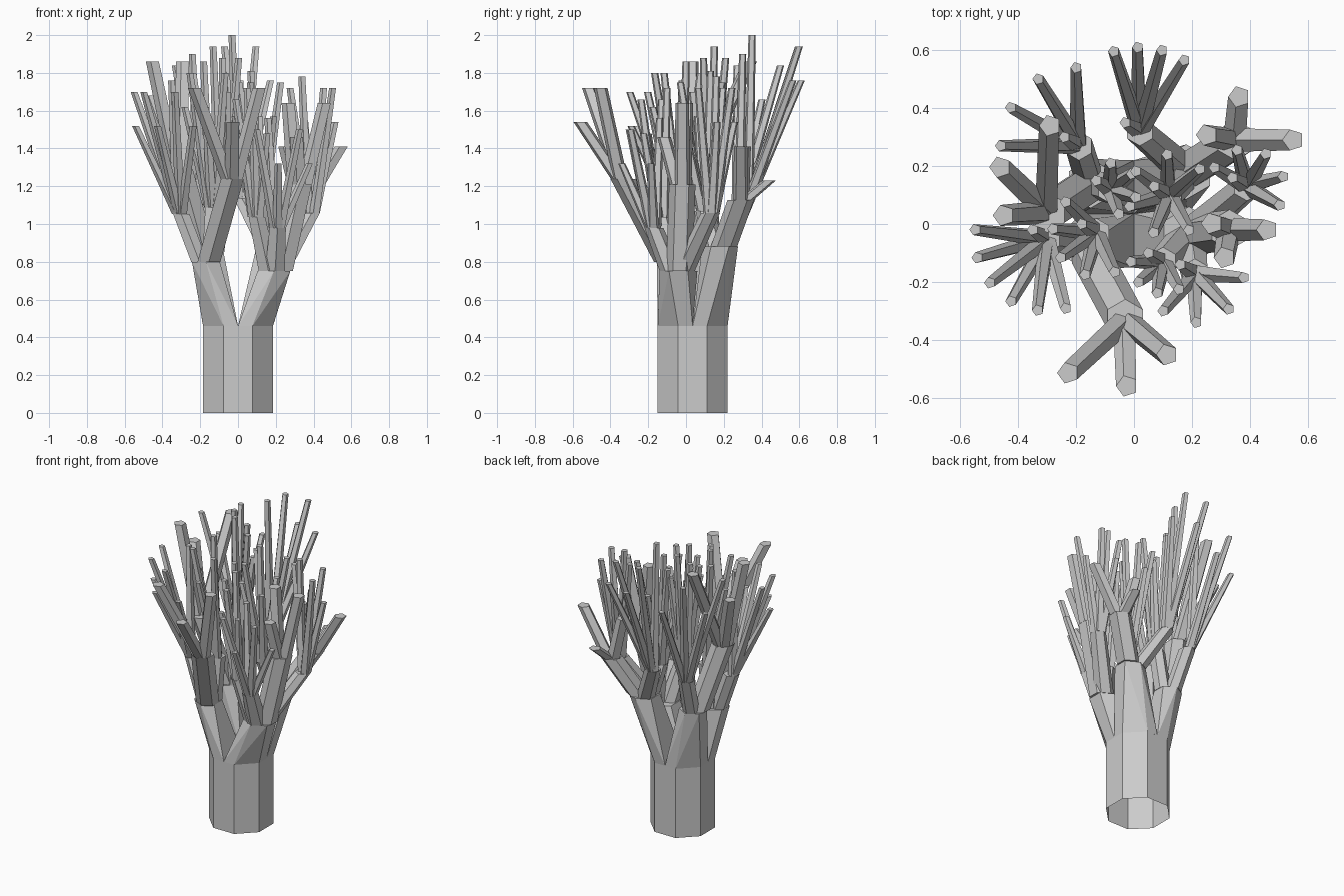
import bpy, bmesh
from math import sin, cos, pi, radians
from mathutils import Vector

if "Cube" in bpy.data.objects:
    bpy.data.objects.remove(bpy.data.objects["Cube"])

CY = 0.035          # trunk axis in y
SPLIT = 0.46        # height where the trunk divides


def ring(c, r, n):
    return [Vector((c[0] + r * cos(2 * pi * (i + 0.5) / n),
                    c[1] + r * sin(2 * pi * (i + 0.5) / n), c[2])) for i in range(n)]


def hull(bm, pts):
    """Add a convex faceted limb around the points."""
    part = bmesh.new()
    for p in pts:
        part.verts.new(p)
    bmesh.ops.convex_hull(part, input=part.verts)
    bmesh.ops.dissolve_limit(part, angle_limit=0.02, verts=part.verts, edges=part.edges)
    me = bpy.data.meshes.new("tmp")
    part.to_mesh(me)
    part.free()
    bm.from_mesh(me)
    bpy.data.meshes.remove(me)


def fork(bm, hub, r, tip, r_tip, n):
    """Grow a tapered prism from the side of a hub that faces the tip."""
    d = Vector((tip[0] - hub[0], tip[1] - hub[1], 0)).normalized()
    base = Vector(hub) + d * r * 0.4
    hull(bm, ring(base, max(r * 0.6, r_tip), n) + ring(tip, r_tip, n))


def bough(bm, root, root_r, x, y, count, start, end, reach, top, taper=0.5):
    """One bough ending in a fan of twigs whose heights alternate.
    Bunches of three are thick with a shrinking reach; larger bunches are
    thin, divide lower down and carry one upright twig in the middle."""
    thick = count == 3
    r, twig_r = (0.07, 0.038) if thick else (0.05, 0.02)
    hub = (x, y, (0.62 if thick else 0.44) + 0.36 * top)
    fork(bm, root, root_r, hub, r, 6)
    for i in range(count):
        t = i / (count - 1)
        a = radians(start + (end - start) * t)
        d = reach * (1 - taper * t) if thick else reach
        tip = (x + d * cos(a), y + d * sin(a), top - 0.18 * (i % 2))
        fork(bm, hub, r, tip, twig_r, 5)
    if not thick:
        fork(bm, hub, r, (x - 0.05, y + 0.03, top + 0.06), twig_r, 5)


def limb(name, sx, sy, hub, r, boughs):
    # Limb: one quarter of the trunk section narrowing to its hub
    bm = bmesh.new()
    quarter = [p for p in ring((0, CY, SPLIT), 0.2, 8)
               if p.x * sx > 0 and (p.y - CY) * sy > 0]
    quarter += [Vector((0, CY, SPLIT)), Vector((sx * 0.185, CY, SPLIT)),
                Vector((0, CY + sy * 0.185, SPLIT))]
    hull(bm, quarter + ring(hub, r, 6))
    finish(bm, name + "_limb")
    # Boughs and twigs carried by this limb
    bm = bmesh.new()
    for b in boughs:
        bough(bm, hub, r, *b)
    finish(bm, name + "_branches")


def finish(bm, name):
    me = bpy.data.meshes.new(name)
    bm.to_mesh(me)
    bm.free()
    bpy.context.collection.objects.link(bpy.data.objects.new(name, me))


# Trunk: open octagonal tube
bm = bmesh.new()
low = [bm.verts.new(p) for p in ring((0, CY, 0), 0.2, 8)]
top = [bm.verts.new(p) for p in ring((0, CY, SPLIT), 0.2, 8)]
for i in range(8):
    j = (i + 1) % 8
    bm.faces.new((low[i], low[j], top[j], top[i]))
finish(bm, "trunk")

# Boughs: hub x, hub y, twig count, fan start and end angle, reach, top height
limb("front_left", -1, -1, (-0.17, -0.07, 0.80), 0.085, [
    (-0.03, -0.33, 3, 223, 320, 0.27, 1.72, 0.3),
    (-0.30, -0.05, 6, 173, 285, 0.25, 1.70),
    (-0.13, -0.03, 5, 135, 295, 0.15, 1.80)])
limb("back_left", -1, 1, (-0.15, 0.14, 0.85), 0.085, [
    (-0.30, 0.04, 3, 88, 184, 0.30, 1.86),
    (-0.19, 0.27, 4, 180, 92, 0.27, 1.84),
    (-0.08, 0.12, 4, 90, -72, 0.09, 1.88)])
limb("back_right", 1, 1, (0.18, 0.18, 0.88), 0.095, [
    (0.35, 0.29, 3, 0, 170, 0.20, 1.41),
    (0.02, 0.32, 4, 108, 58, 0.29, 1.94),
    (0.12, 0.10, 6, 40, 300, 0.14, 1.75)])
limb("front_right", 1, -1, (0.19, -0.04, 0.75), 0.1, [
    (0.33, -0.02, 3, 0, -200, 0.13, 1.64),
    (0.39, 0.13, 5, -30, 150, 0.13, 1.72),
    (0.10, -0.13, 4, 180, 300, 0.11, 1.66),
    (0.21, -0.17, 4, 230, 355, 0.17, 1.50)])
